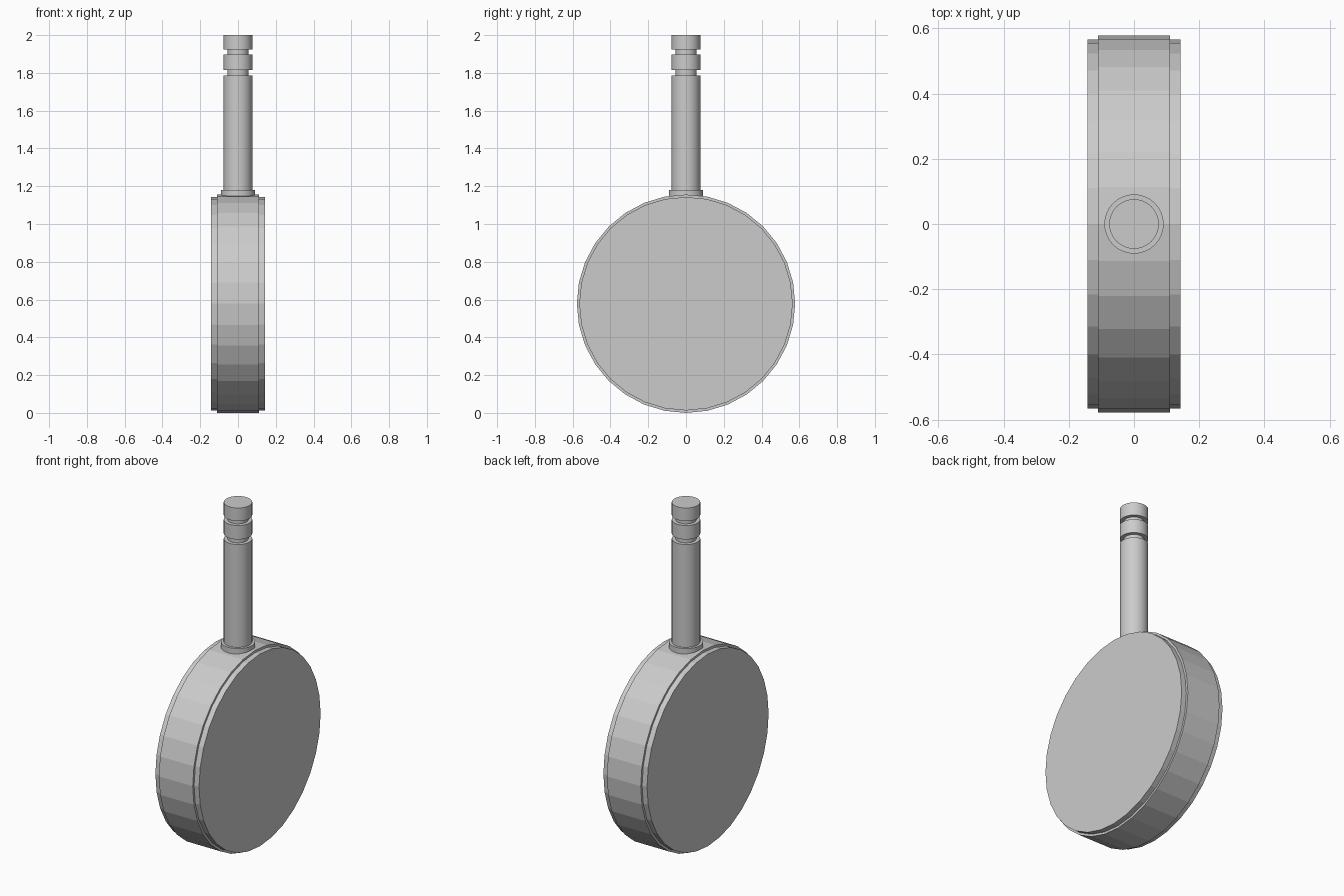
import bpy, bmesh, math
from mathutils import Matrix

if "Cube" in bpy.data.objects:
    bpy.data.objects.remove(bpy.data.objects["Cube"])

SIDES = 32
AXLE_Z = 0.578


def lathe(name, profile, matrix=Matrix.Identity(4), smooth=False):
    """Closed solid from (radius, height) points turned around local z."""
    bm = bmesh.new()
    rings = []
    for r, h in profile:
        rings.append([bm.verts.new((r * math.cos(2 * math.pi * i / SIDES),
                                    r * math.sin(2 * math.pi * i / SIDES), h))
                      for i in range(SIDES)])
    for a, b in zip(rings, rings[1:]):
        for i in range(SIDES):
            j = (i + 1) % SIDES
            bm.faces.new((a[i], a[j], b[j], b[i]))
    bm.faces.new(rings[0][::-1])
    bm.faces.new(rings[-1])
    bm.transform(matrix)
    bmesh.ops.recalc_face_normals(bm, faces=bm.faces)
    mesh = bpy.data.meshes.new(name)
    bm.to_mesh(mesh)
    bm.free()
    obj = bpy.data.objects.new(name, mesh)
    bpy.context.collection.objects.link(obj)
    if smooth:
        bpy.ops.object.select_all(action='DESELECT')
        obj.select_set(True)
        bpy.context.view_layer.objects.active = obj
        bpy.ops.object.shade_smooth_by_angle(angle=math.radians(30))
    return obj


# Wheel: wide tread with slightly smaller side discs, axle along x
to_axle = Matrix.Translation((0, 0, AXLE_Z)) @ Matrix.Rotation(math.pi / 2, 4, 'Y')
lathe("wheel", [(0.565, -0.142), (0.565, -0.11), (0.578, -0.11),
                (0.578, 0.11), (0.565, 0.11), (0.565, 0.142)], to_axle)

# Stem: collar at the wheel, plain shaft, two grooves near the top
lathe("stem", [(0.091, 1.14), (0.091, 1.18), (0.076, 1.18), (0.076, 1.785),
               (0.055, 1.785), (0.055, 1.815), (0.076, 1.815), (0.076, 1.897),
               (0.055, 1.897), (0.055, 1.923), (0.076, 1.923), (0.076, 2.0)],
      smooth=True)
